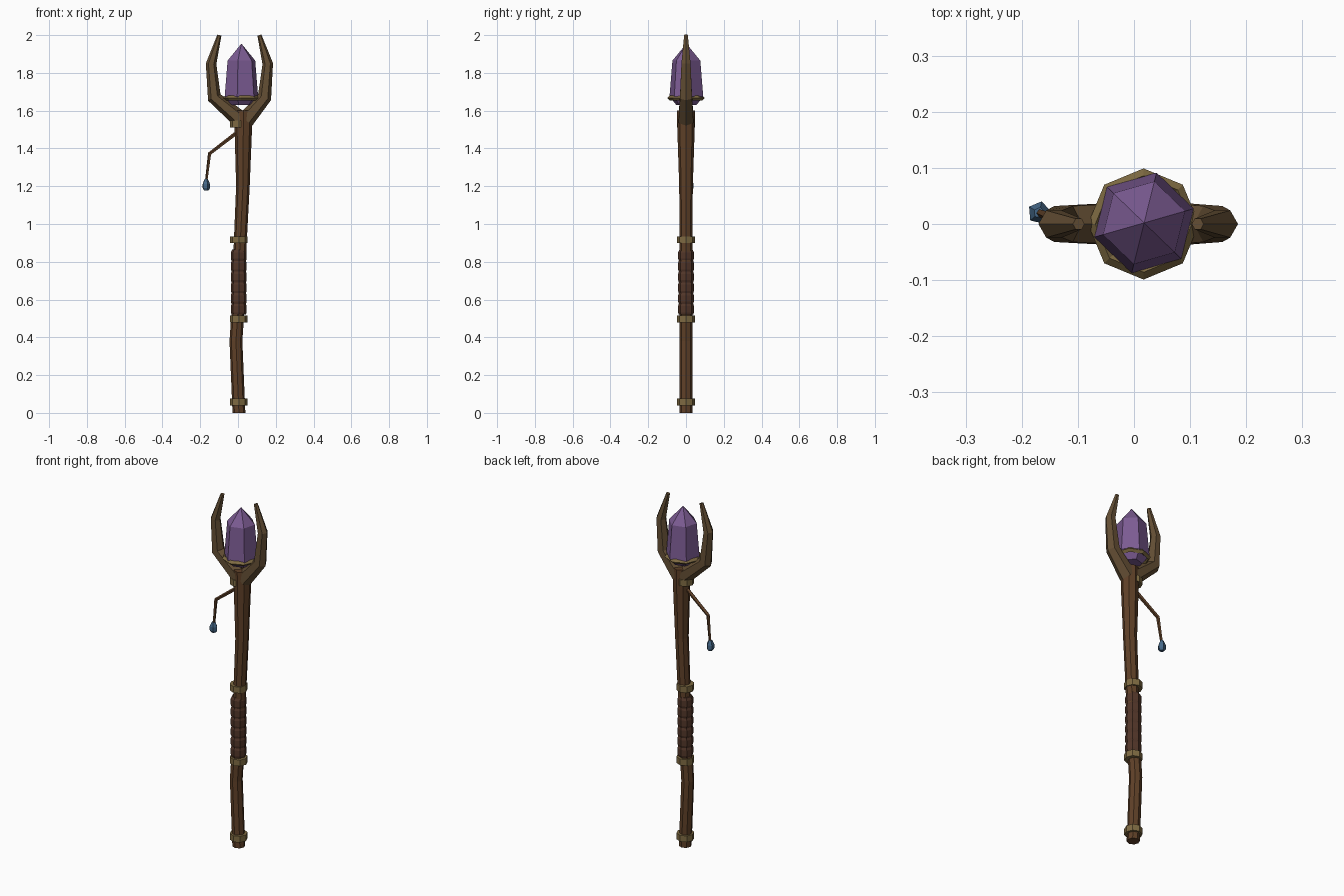
import bpy, bmesh, math
from mathutils import Vector

if "Cube" in bpy.data.objects:
    bpy.data.objects.remove(bpy.data.objects["Cube"])


def material(name, rgb):
    m = bpy.data.materials.new(name)
    m.diffuse_color = (*rgb, 1)
    m.use_nodes = True
    m.node_tree.nodes["Principled BSDF"].inputs["Base Color"].default_value = m.diffuse_color
    return m


WOOD = material("dark_wood", (0.115, 0.052, 0.021))
HORN = material("prong_wood", (0.125, 0.076, 0.034))
LEATHER = material("leather", (0.085, 0.037, 0.022))
BRASS = material("brass", (0.21, 0.145, 0.055))
PURPLE = material("purple_crystal", (0.20, 0.105, 0.29))
BLUE = material("blue_gem", (0.06, 0.14, 0.25))


def sweep(name, path, sides, mat, level=False, turn=0.0):
    """Flat-faced tube through (x, y, z, radius) stations; radius 0 makes a point."""
    pts = [Vector(p[:3]) for p in path]
    bm = bmesh.new()
    rings = []
    for i, p in enumerate(pts):
        t = Vector((0, 0, 1))
        if not level:
            t = Vector((0, 0, 0))
            if i > 0:
                t += (p - pts[i - 1]).normalized()
            if i < len(pts) - 1:
                t += (pts[i + 1] - p).normalized()
            t.normalize()
        u = Vector((0, 1, 0)).cross(t).normalized()
        v = t.cross(u)
        r = path[i][3]
        if r == 0:
            rings.append([bm.verts.new(p)])
            continue
        angles = [turn + 2 * math.pi * k / sides for k in range(sides)]
        rings.append([bm.verts.new(p + r * (math.cos(a) * u + math.sin(a) * v)) for a in angles])
    for a, b in zip(rings, rings[1:]):
        for k in range(sides):
            n = (k + 1) % sides
            if len(b) == 1:
                bm.faces.new((a[k], a[n], b[0]))
            elif len(a) == 1:
                bm.faces.new((a[0], b[n], b[k]))
            else:
                bm.faces.new((a[k], a[n], b[n], b[k]))
    for ring in (rings[0], rings[-1]):
        if len(ring) > 2:
            bm.faces.new(ring)
    bmesh.ops.recalc_face_normals(bm, faces=bm.faces)
    me = bpy.data.meshes.new(name)
    bm.to_mesh(me)
    bm.free()
    me.materials.append(mat)
    ob = bpy.data.objects.new(name, me)
    bpy.context.collection.objects.link(ob)
    return ob


# Crooked shaft
sweep("shaft", [(0.005, 0, 0, 0.034), (-0.011, 0, 0.38, 0.034), (0.004, 0, 0.6, 0.034),
                (0.011, 0, 0.88, 0.034), (0.026, 0, 1.2, 0.036), (0.028, 0, 1.5, 0.046),
                (0.028, 0, 1.6, 0.047)], 8, WOOD, level=True)

# Leather grip with raised wraps
grip = []
for i in range(6):
    z = 0.52 + i * 0.057
    grip += [(0.004, 0, z, 0.038), (0.004, 0, z + 0.012, 0.042),
             (0.004, 0, z + 0.045, 0.042)]
grip.append((0.004, 0, 0.865, 0.035))
sweep("grip", grip, 8, LEATHER, level=True)

# Brass bands
for i, z in enumerate((0.057, 0.497, 0.917, 1.53)):
    sweep(f"band_{i + 1}", [(0.004, 0, z - 0.018, 0.047), (0.004, 0, z + 0.018, 0.047)],
          8, BRASS, level=True)

# Pair of curved prongs
for side, label in ((-1, "left"), (1, "right")):
    c = 0.0075
    sweep(f"{label}_prong", [(0.028 + side * 0.012, 0, 1.55, 0.046),
                             (c + side * 0.133, 0, 1.67, 0.037),
                             (c + side * 0.15, 0, 1.848, 0.028),
                             (c + side * 0.106, 0, 2.0, 0.011)], 6, HORN)

# Six-sided crystal
CX = 0.018
sweep("crystal", [(CX, 0.002, 1.63, 0.055), (CX, 0.002, 1.675, 0.092),
                  (CX, 0.002, 1.865, 0.076), (CX, 0.002, 1.955, 0)],
      6, PURPLE, level=True, turn=math.radians(16))

# Socket ring
bpy.ops.mesh.primitive_torus_add(major_segments=8, minor_segments=4, major_radius=0.086,
                                 minor_radius=0.013, location=(0.017, 0, 1.667))
socket = bpy.context.object
socket.name = "socket_ring"
socket.data.materials.append(BRASS)
for f in socket.data.polygons:
    f.use_smooth = False

# Bent twig and hanging gem
sweep("twig", [(0.01, 0, 1.495, 0.011), (-0.15, 0.012, 1.372, 0.010),
               (-0.168, 0.02, 1.225, 0.007)], 5, WOOD)
sweep("hanging_gem", [(-0.169, 0.02, 1.178, 0.013), (-0.169, 0.02, 1.19, 0.021),
                      (-0.169, 0.02, 1.212, 0.021), (-0.169, 0.02, 1.237, 0.010)],
      5, BLUE, level=True, turn=math.radians(72 + 5))
